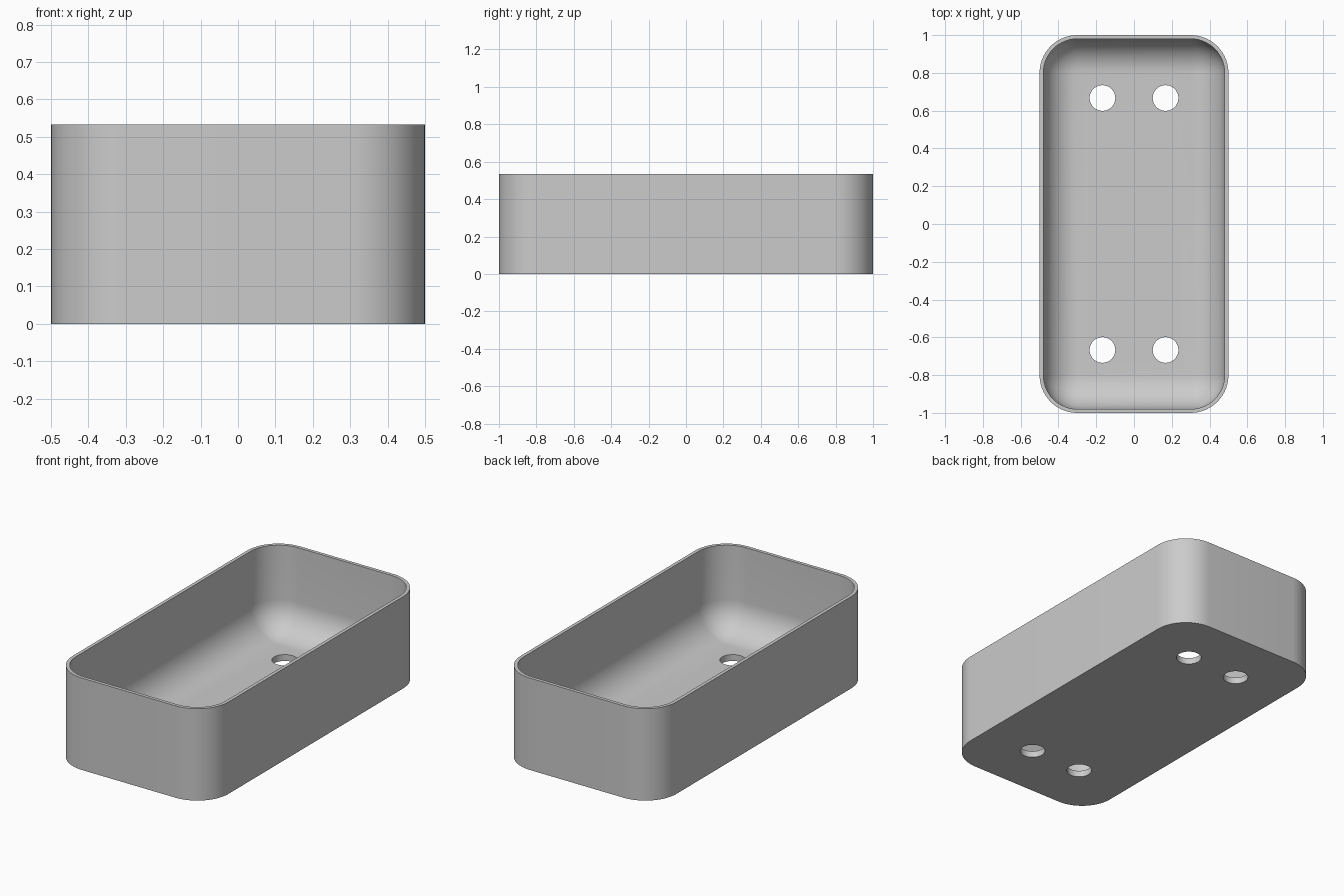
import bpy, bmesh, math
from mathutils import Matrix

if "Cube" in bpy.data.objects:
    bpy.data.objects.remove(bpy.data.objects["Cube"], do_unlink=True)

HALF_X, HALF_Y, HEIGHT = 0.5, 1.0, 0.533
RADIUS, WALL, FLOOR = 0.2, 0.02, 0.037
HOLE_X, HOLE_Y, HOLE_R = 0.167, 0.667, 0.068
CORNER_STEPS, FILLET_STEPS = 14, 12

# Plain grey material
grey = bpy.data.materials.new("grey")
grey.use_nodes = True
colour = (0.6, 0.6, 0.6, 1)
grey.diffuse_color = colour
grey.node_tree.nodes["Principled BSDF"].inputs["Base Color"].default_value = colour


def make_object(name, bm):
    mesh = bpy.data.meshes.new(name)
    bm.to_mesh(mesh)
    bm.free()
    obj = bpy.data.objects.new(name, mesh)
    bpy.context.collection.objects.link(obj)
    obj.data.materials.append(grey)
    return obj


def rounded_ring(bm, inset, z):
    """Rounded rectangle of vertices, shrunk concentrically by inset."""
    r = RADIUS - inset
    ring = []
    for i, (sx, sy) in enumerate([(1, 1), (-1, 1), (-1, -1), (1, -1)]):
        for k in range(CORNER_STEPS + 1):
            a = math.pi / 2 * (i + k / CORNER_STEPS)
            ring.append(bm.verts.new((sx * (HALF_X - RADIUS) + r * math.cos(a),
                                      sy * (HALF_Y - RADIUS) + r * math.sin(a), z)))
    return ring


# Tray section: outer wall, rim, inner wall, then fillet down to the floor
fillet = RADIUS - WALL
section = [(0, 0), (0, HEIGHT), (WALL, HEIGHT)]
for k in range(FILLET_STEPS + 1):
    a = math.pi / 2 * k / FILLET_STEPS
    section.append((WALL + fillet * (1 - math.cos(a)),
                    FLOOR + fillet * (1 - math.sin(a))))

bm = bmesh.new()
rings = [rounded_ring(bm, inset, z) for inset, z in section]
for low, high in zip(rings, rings[1:]):
    for i in range(len(low)):
        j = (i + 1) % len(low)
        bm.faces.new((low[i], low[j], high[j], high[i]))
bm.faces.new(rings[0][::-1])
bm.faces.new(rings[-1])
bmesh.ops.remove_doubles(bm, verts=bm.verts, dist=0.0001)
bmesh.ops.recalc_face_normals(bm, faces=bm.faces)
tray = make_object("tray", bm)

# Four drain holes through the floor
bm = bmesh.new()
for sx in (-1, 1):
    for sy in (-1, 1):
        bmesh.ops.create_cone(bm, cap_ends=True, segments=40, radius1=HOLE_R,
                              radius2=HOLE_R, depth=0.3,
                              matrix=Matrix.Translation((sx * HOLE_X, sy * HOLE_Y, 0)))
cutter = make_object("hole_cutter", bm)
cutter.hide_render = True

cut = tray.modifiers.new("drain_holes", "BOOLEAN")
cut.operation = "DIFFERENCE"
cut.solver = "EXACT"
cut.object = cutter

bpy.ops.object.select_all(action="DESELECT")
tray.select_set(True)
bpy.context.view_layer.objects.active = tray
bpy.ops.object.modifier_apply(modifier=cut.name)
bpy.data.objects.remove(cutter, do_unlink=True)
bpy.ops.object.shade_smooth_by_angle(angle=math.radians(30))
